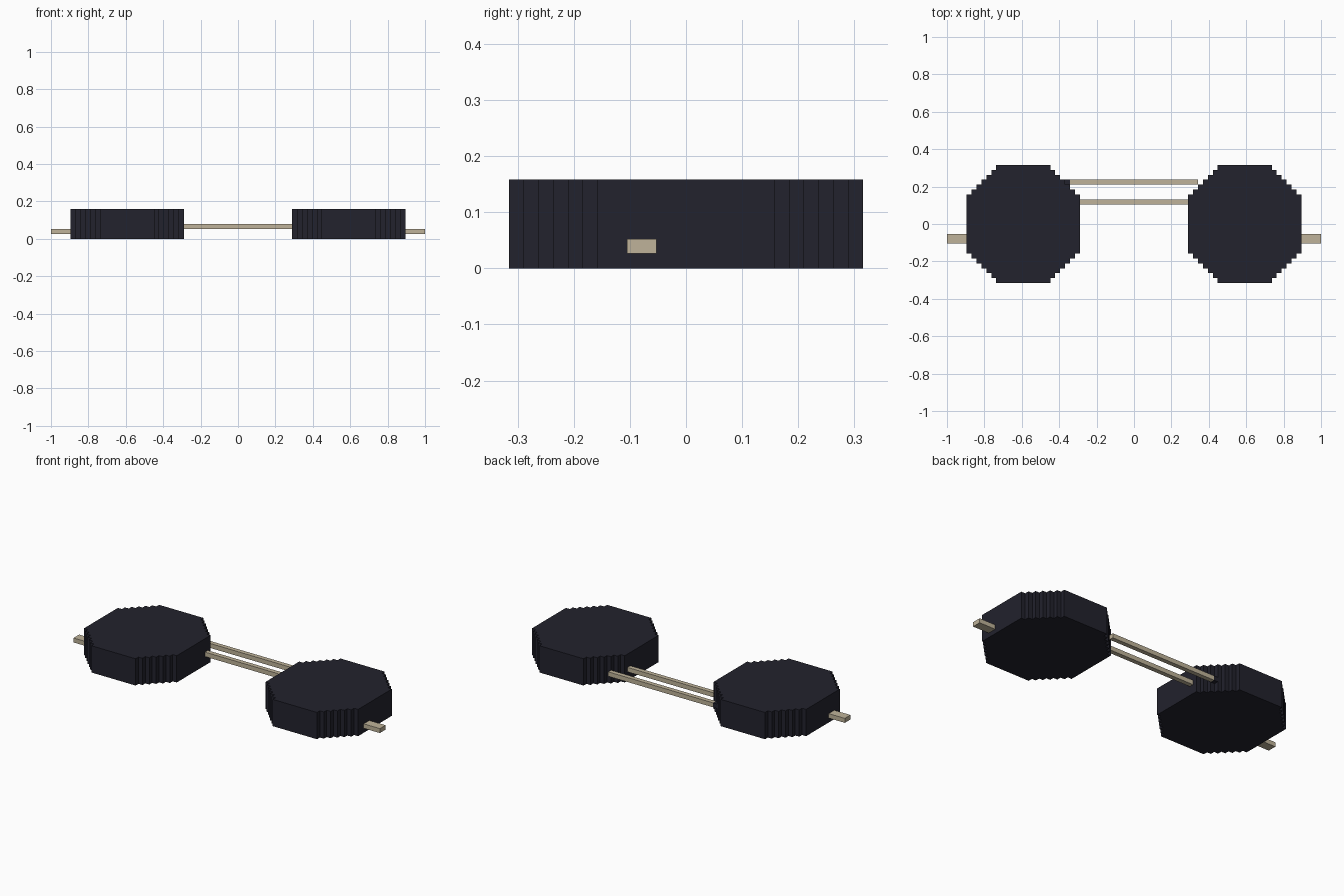
import bpy, bmesh

if "Cube" in bpy.data.objects:
    bpy.data.objects.remove(bpy.data.objects["Cube"])

U = 2 / 76  # grid step: the model is 76 blocks long


def material(name, rgb):
    m = bpy.data.materials.new(name)
    m.diffuse_color = (*rgb, 1)
    m.use_nodes = True
    m.node_tree.nodes["Principled BSDF"].inputs["Base Color"].default_value = m.diffuse_color
    return m


DARK = material("dark_lens", (0.016, 0.016, 0.026))
TAN = material("tan_wire", (0.52, 0.45, 0.32))


def prism(name, outline, z0, z1, mat):
    """Extrude a counter-clockwise outline, given in grid steps."""
    bm = bmesh.new()
    face = bm.faces.new([bm.verts.new((x * U, y * U, z0 * U)) for x, y in outline])
    top = bmesh.ops.extrude_face_region(bm, geom=[face])["geom"]
    bmesh.ops.translate(bm, vec=(0, 0, (z1 - z0) * U),
                        verts=[v for v in top if isinstance(v, bmesh.types.BMVert)])
    bmesh.ops.recalc_face_normals(bm, faces=bm.faces)
    me = bpy.data.meshes.new(name)
    bm.to_mesh(me)
    bm.free()
    me.materials.append(mat)
    ob = bpy.data.objects.new(name, me)
    bpy.context.collection.objects.link(ob)
    return ob


def block(name, x0, x1, y0, y1, z0, z1, mat):
    return prism(name, [(x0, y0), (x1, y0), (x1, y1), (x0, y1)], z0, z1, mat)


def lens_outline(cx, half_x=11.5, half_y=12, steps=6):
    """Octagon with stair-stepped corners."""
    stair = []
    for i in range(steps + 1):  # from the right side up to the top
        stair.append((half_x - i, half_y - steps + i))
        if i < steps:
            stair.append((half_x - i - 1, half_y - steps + i))
    # start each stair on the flat side
    left = [(-x, y) for x, y in reversed(stair)]
    upper = stair + left
    lower = [(-x, -y) for x, y in upper]
    return [(cx + x, y) for x, y in upper + lower]


# Lenses and side arms
for side, s in (("left", -1), ("right", 1)):
    prism(side + "_lens", lens_outline(22.5 * s), 0, 6, DARK)
    x0, x1 = sorted((34 * s, 38 * s))
    block(side + "_arm", x0, x1, -4, -2, 1, 2, TAN)

# Double bridge
block("lower_bridge", -11, 11, 4, 5, 2, 3, TAN)
block("upper_bridge", -13, 13, 8, 9, 2, 3, TAN)
block("bridge_joint", -14, -13, 8, 9, 2, 3, DARK)
